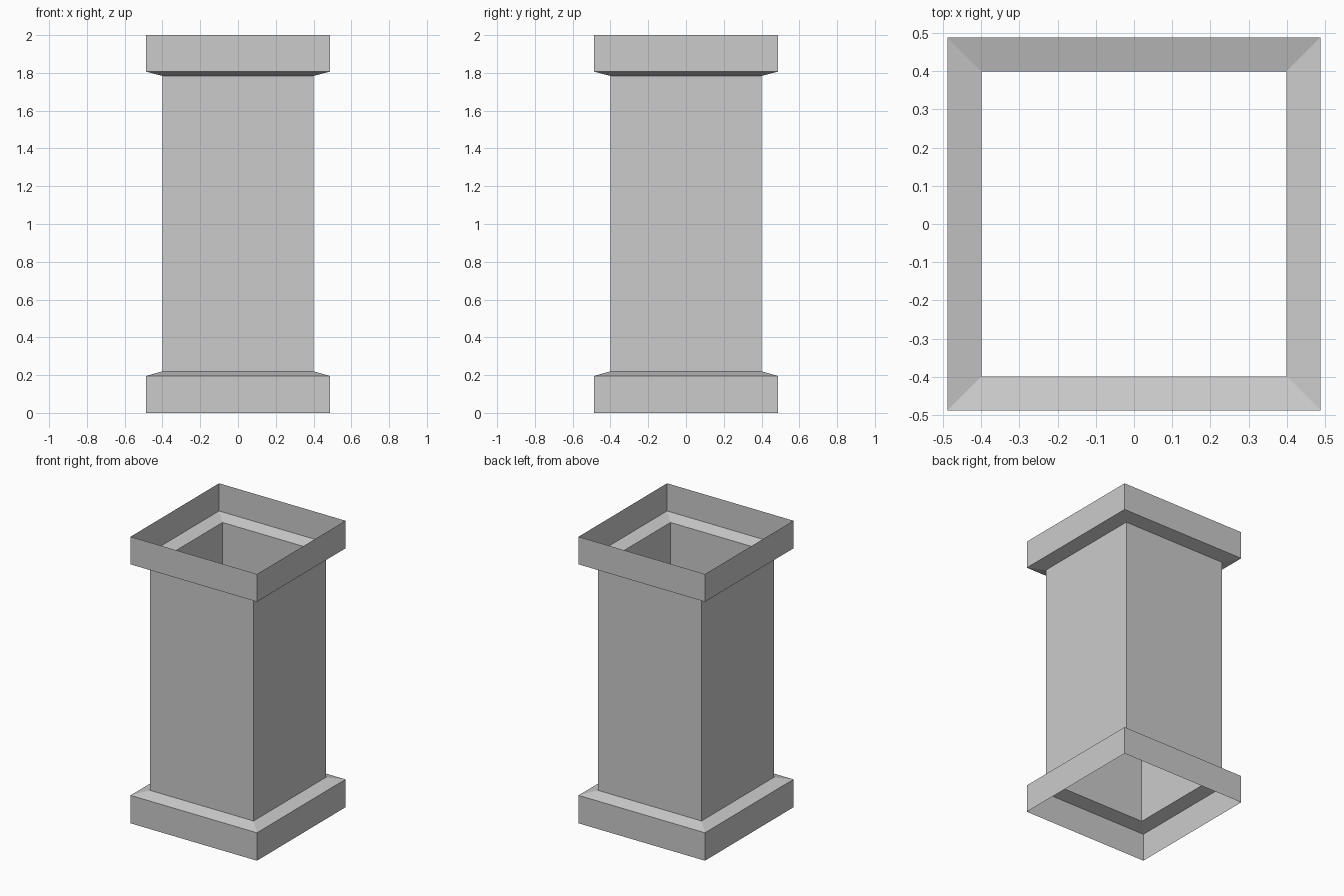
import bpy, bmesh

if "Cube" in bpy.data.objects:
    bpy.data.objects.remove(bpy.data.objects["Cube"])

# Square rings (half width, height) from floor to rim
PROFILE = [(0.488, 0.0), (0.488, 0.195), (0.40, 0.22),
           (0.40, 1.784), (0.488, 1.807), (0.488, 2.0)]


def square_shell(name, profile):
    """Open-ended flat-shaded shell lofted through square rings."""
    bm = bmesh.new()
    rings = [[bm.verts.new((sx * r, sy * r, z))
              for sx, sy in ((-1, -1), (1, -1), (1, 1), (-1, 1))]
             for r, z in profile]
    for low, high in zip(rings, rings[1:]):
        for i in range(4):
            j = (i + 1) % 4
            bm.faces.new((low[i], low[j], high[j], high[i]))
    mesh = bpy.data.meshes.new(name)
    bm.to_mesh(mesh)
    bm.free()
    obj = bpy.data.objects.new(name, mesh)
    bpy.context.collection.objects.link(obj)
    return obj


# Hollow pillar: base collar, shaft and top collar in one open shell
square_shell("pillar_shell", PROFILE)
